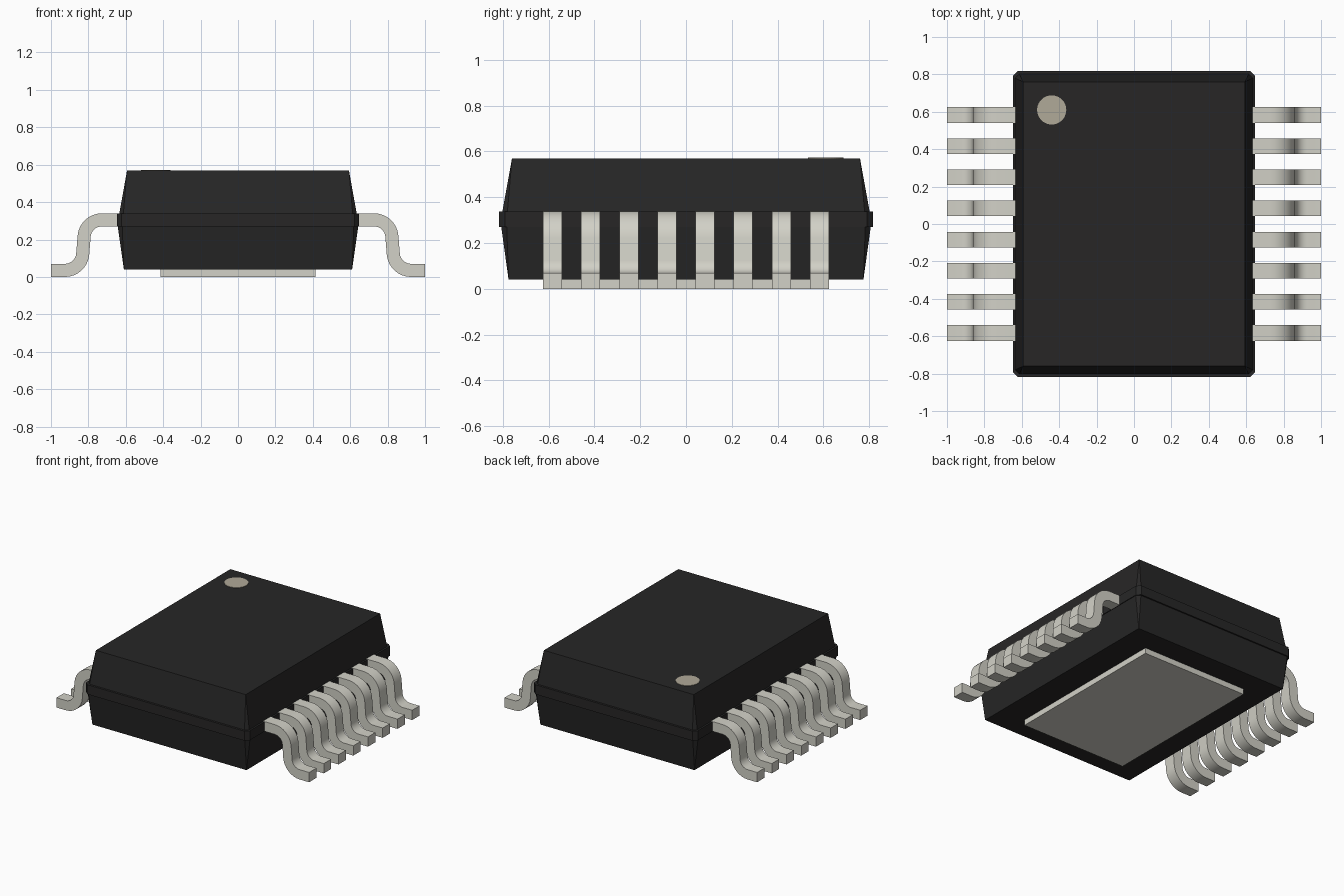
import bpy, bmesh, math

cube = bpy.data.objects.get("Cube")
if cube:
    bpy.data.objects.remove(cube, do_unlink=True)


def material(name, rgb):
    m = bpy.data.materials.new(name)
    m.use_nodes = True
    m.diffuse_color = (*rgb, 1)
    bsdf = next(n for n in m.node_tree.nodes if n.type == 'BSDF_PRINCIPLED')
    bsdf.inputs["Base Color"].default_value = (*rgb, 1)
    return m


BLACK = material("black_plastic", (0.020, 0.0195, 0.0195))
METAL = material("tinned_metal", (0.645, 0.638, 0.572))
MARK = material("beige_mark", (0.435, 0.398, 0.316))


def finish(name, bm, mat, smooth=False):
    bmesh.ops.recalc_face_normals(bm, faces=bm.faces[:])
    mesh = bpy.data.meshes.new(name)
    bm.to_mesh(mesh)
    bm.free()
    mesh.materials.append(mat)
    ob = bpy.data.objects.new(name, mesh)
    bpy.context.collection.objects.link(ob)
    if smooth:
        bpy.ops.object.select_all(action='DESELECT')
        ob.select_set(True)
        bpy.context.view_layer.objects.active = ob
        bpy.ops.object.shade_smooth_by_angle(angle=math.radians(35))
    return ob


def loft(rings):
    """Stack rectangular rings (z, half x, half y, corner cut) into a closed solid."""
    bm = bmesh.new()
    loops = []
    for z, hx, hy, c in rings:
        pts = [(hx, -hy + c), (hx, hy - c), (hx - c, hy), (-hx + c, hy),
               (-hx, hy - c), (-hx, -hy + c), (-hx + c, -hy), (hx - c, -hy)]
        loops.append([bm.verts.new((x, y, z)) for x, y in pts])
    for a, b in zip(loops, loops[1:]):
        for i in range(8):
            j = (i + 1) % 8
            bm.faces.new((a[i], a[j], b[j], b[i]))
    bm.faces.new(loops[0])
    bm.faces.new(loops[-1])
    bmesh.ops.remove_doubles(bm, verts=bm.verts[:], dist=1e-5)
    return bm


# Moulded body: tapered halves with a slightly proud band at the parting line
finish("body", loft([
    (0.04, 0.61, 0.775, 0.0),
    (0.27, 0.643, 0.807, 0.024),
    (0.27, 0.648, 0.817, 0.026),
    (0.338, 0.648, 0.817, 0.026),
    (0.338, 0.635, 0.802, 0.022),
    (0.57, 0.593, 0.76, 0.0)]), BLACK)

# Thermal pad under the body
finish("thermal_pad", loft([(0.0, 0.415, 0.61, 0.0), (0.045, 0.415, 0.61, 0.0)]), METAL)

# Round marker for the first pin
bm = bmesh.new()
bmesh.ops.create_cone(bm, cap_ends=True, segments=40, radius1=0.078, radius2=0.078, depth=0.006)
bmesh.ops.translate(bm, verts=bm.verts[:], vec=(-0.44, 0.61, 0.57))
finish("pin_one_mark", bm, MARK)


# Bent lead: two matching lines (upper and lower side) following the S-bend
def arc(cx, cz, r, a0, a1, n=8):
    angles = [math.radians(a0 + (a1 - a0) * i / n) for i in range(n + 1)]
    return [(cx + r * math.cos(a), cz + r * math.sin(a)) for a in angles]


TILT, SMALL, LARGE, PIN_W = 5, 0.06, 0.13, 0.083
upper = ([(0.58, 0.34)] + arc(0.728, 0.21, LARGE, 90, TILT)
         + arc(0.925, 0.13, SMALL, 180 + TILT, 270) + [(1.0, 0.07)])
lower = ([(0.58, 0.27)] + arc(0.728, 0.21, SMALL, 90, TILT)
         + arc(0.925, 0.13, LARGE, 180 + TILT, 270) + [(1.0, 0.0)])


def lead(name, side, y):
    bm = bmesh.new()
    sections = []
    for (ux, uz), (lx, lz) in zip(upper, lower):
        y0, y1 = y - PIN_W / 2, y + PIN_W / 2
        sections.append([bm.verts.new(p) for p in (
            (side * ux, y0, uz), (side * ux, y1, uz),
            (side * lx, y1, lz), (side * lx, y0, lz))])
    for a, b in zip(sections, sections[1:]):
        for i in range(4):
            j = (i + 1) % 4
            bm.faces.new((a[i], a[j], b[j], b[i]))
    bm.faces.new(sections[0])
    bm.faces.new(sections[-1])
    finish(name, bm, METAL, smooth=True)


# Eight leads along each long side
for side, label in ((1, "left"), (-1, "right")):
    for i in range(8):
        lead(f"{label}_lead_{i + 1}", side, (i - 3.5) * 0.1665)
